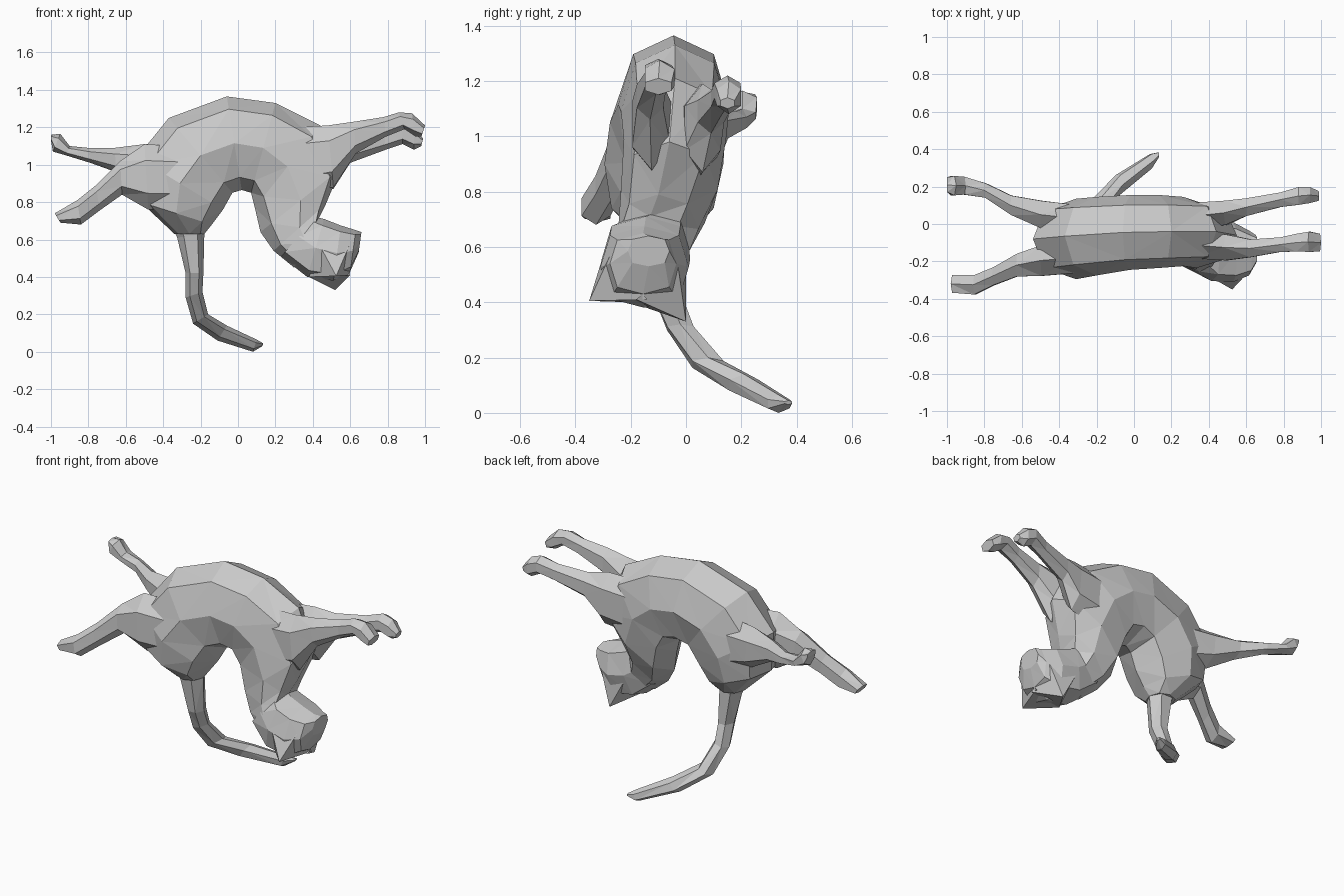
import bpy, bmesh
from math import cos, sin, pi
from mathutils import Vector


def finish(bm, name):
    bmesh.ops.triangulate(bm, faces=bm.faces[:])
    bmesh.ops.recalc_face_normals(bm, faces=bm.faces[:])
    me = bpy.data.meshes.new(name)
    bm.to_mesh(me)
    bm.free()
    ob = bpy.data.objects.new(name, me)
    bpy.context.collection.objects.link(ob)
    return ob


def loft(name, sections, n=8, fat=1.03):
    """Skin rings; each ring: outer x, z, inner x, z, centre y, half width."""
    bm = bmesh.new()
    rings = []
    for ox, oz, ix, iz, y, hw in sections:
        c = Vector(((ox + ix) / 2, y, (oz + iz) / 2))
        u = Vector(((ox - ix) / 2, 0, (oz - iz) / 2))
        ring = []
        for k in range(n):
            t = 2 * pi * k / n
            f = fat if k % 2 else 1
            ring.append(bm.verts.new(c + u * cos(t) * f + Vector((0, hw * sin(t) * f, 0))))
        rings.append(ring)
    for r, s in zip(rings, rings[1:]):
        for k in range(n):
            bm.faces.new((r[k], r[(k + 1) % n], s[(k + 1) % n], s[k]))
    bm.faces.new(rings[0])
    bm.faces.new(rings[-1])
    return finish(bm, name)


def ear(name, base, tip):
    bm = bmesh.new()
    base = [bm.verts.new(p) for p in base]
    t = bm.verts.new(tip)
    for k in range(len(base)):
        bm.faces.new((base[k], base[(k + 1) % len(base)], t))
    bm.faces.new(base)
    return finish(bm, name)


# Arched torso, rump to neck
torso = loft("cat_body", [
    (-.34, .63, -.18, .63, -.08, .085),
    (-.52, .80, -.14, .68, -.085, .185),
    (-.54, 1.04, -.08, .76, -.08, .215),
    (-.37, 1.25, -.03, .85, -.065, .21),
    (-.06, 1.365, .02, .865, -.045, .20),
    (.20, 1.33, .07, .85, -.04, .195),
    (.44, 1.21, .09, .77, -.04, .185),
    (.55, .98, .12, .64, -.06, .175),
    (.47, .79, .19, .54, -.10, .145),
    (.43, .71, .30, .45, -.13, .14),
])
# Head hanging down, with muzzle
head = loft("head", [
    (.42, .72, .23, .51, -.12, .13),
    (.46, .71, .37, .40, -.145, .16),
    (.55, .675, .51, .38, -.15, .16),
    (.63, .65, .60, .43, -.155, .12),
    (.66, .64, .645, .53, -.135, .075),
], 8, 1.1)
# Thighs and feet of the hind legs
hind_right = loft("hind_leg_right", [
    (-.32, 1.10, -.30, .76, -.18, .095),
    (-.50, 1.11, -.48, .76, -.195, .095),
    (-.63, 1.02, -.62, .84, -.22, .07),
    (-.76, .89, -.74, .755, -.28, .055),
    (-.86, .81, -.84, .68, -.325, .06),
    (-.98, .74, -.95, .69, -.32, .055),
], 6, 1)
hind_left = loft("hind_leg_left", [
    (-.32, 1.12, -.32, .80, .03, .085),
    (-.50, 1.11, -.48, .86, .05, .085),
    (-.66, 1.09, -.65, .96, .10, .06),
    (-.80, 1.09, -.79, 1.01, .18, .045),
    (-.90, 1.10, -.92, 1.05, .205, .055),
    (-.95, 1.165, -.99, 1.07, .205, .06),
    (-1.0, 1.16, -1.0, 1.13, .21, .045),
], 6, 1)
# Outstretched front legs
front_right = loft("front_leg_right", [
    (.30, 1.20, .33, .84, -.11, .085),
    (.48, 1.21, .51, .88, -.125, .08),
    (.62, 1.23, .63, 1.06, -.13, .055),
    (.78, 1.255, .79, 1.15, -.11, .045),
    (.86, 1.28, .89, 1.19, -.10, .055),
    (.93, 1.275, .95, 1.15, -.095, .062),
    (1.0, 1.21, .98, 1.15, -.10, .055),
], 6, 1)
front_left = loft("front_leg_left", [
    (.30, 1.18, .33, .84, .04, .085),
    (.48, 1.19, .51, .87, .06, .075),
    (.60, 1.17, .60, 1.01, .09, .055),
    (.78, 1.19, .79, 1.08, .13, .045),
    (.88, 1.22, .88, 1.11, .15, .055),
    (.94, 1.20, .94, 1.08, .155, .05),
    (.99, 1.14, .98, 1.10, .15, .03),
], 6, 1)
# Hanging, curling tail
tail = loft("tail", [
    (-.37, .70, -.16, .70, -.08, .09),
    (-.325, .61, -.18, .63, -.08, .075),
    (-.28, .42, -.185, .42, -.065, .06),
    (-.28, .29, -.19, .32, -.02, .055),
    (-.24, .15, -.16, .20, .08, .065),
    (-.11, .06, -.06, .14, .21, .06),
    (.08, .0, .10, .065, .335, .045),
    (.13, .03, .135, .045, .37, .015),
], 6, 1)
# Ears
ear_right = ear("ear_right", [(.38, -.20, .40), (.60, -.14, .41), (.60, -.27, .58), (.42, -.29, .60)],
                (.525, -.35, .405))
ear_left = ear("ear_left", [(.38, -.20, .40), (.60, -.18, .41), (.60, -.03, .54), (.40, .0, .55)],
               (.52, -.0, .33))

# Fuse everything into one skin
parts = [head, hind_right, hind_left, front_right, front_left, tail, ear_right, ear_left]
for p in parts:
    m = torso.modifiers.new(p.name, 'BOOLEAN')
    m.operation, m.solver, m.object = 'UNION', 'EXACT', p
dg = bpy.context.evaluated_depsgraph_get()
skin = bpy.data.meshes.new_from_object(torso.evaluated_get(dg))
torso.modifiers.clear()
torso.data = skin
for p in parts:
    bpy.data.objects.remove(p)
